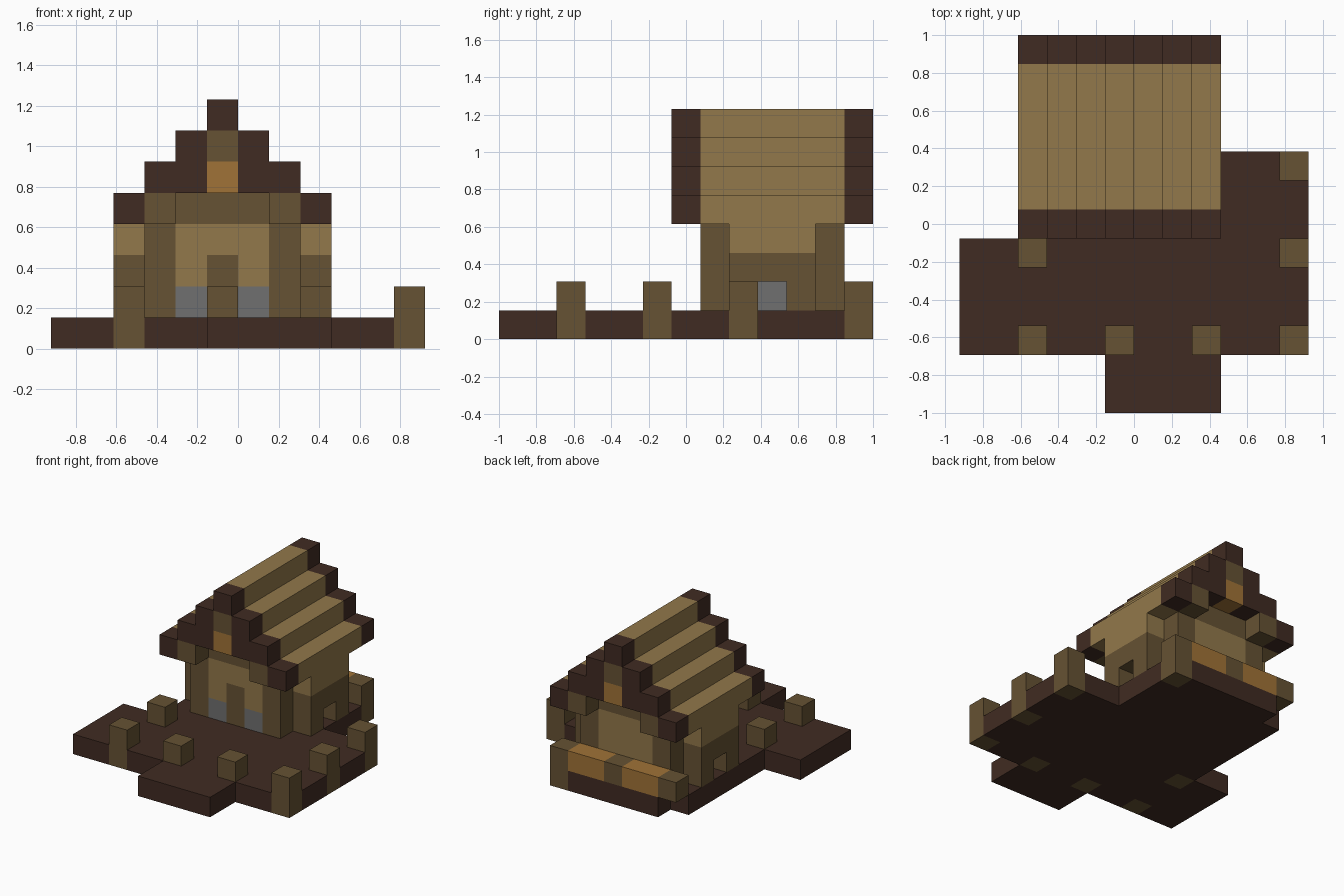
import bpy, bmesh
from mathutils import Vector

if "Cube" in bpy.data.objects:
    bpy.data.objects.remove(bpy.data.objects["Cube"])

UNIT = 2 / 13                       # edge of one building block
ORIGIN = Vector((-6, -6.5, 0))      # block-grid corner
PALETTE = {
    "dark_wood": (0.051, 0.024, 0.016),
    "brown_log": (0.133, 0.084, 0.033),
    "tan_plank": (0.287, 0.188, 0.069),
    "orange_wood": (0.352, 0.171, 0.038),
    "grey_glass": (0.162, 0.162, 0.162),
}
NAMES = list(PALETTE)
materials = []
for name, rgb in PALETTE.items():
    mat = bpy.data.materials.new(name)
    mat.use_nodes = True
    mat.diffuse_color = (*rgb, 1)
    bsdf = mat.node_tree.nodes["Principled BSDF"]
    bsdf.inputs["Base Color"].default_value = (*rgb, 1)
    bsdf.inputs["Roughness"].default_value = 0.9
    materials.append(mat)

blocks = {}                         # grid cell -> (part, colour)


def span(v):
    return range(v[0], v[1] + 1) if isinstance(v, tuple) else (v,)


def fill(part, colour, xs, ys, zs):
    """Fill an inclusive range of blocks, replacing what was there."""
    for x in span(xs):
        for y in span(ys):
            for z in span(zs):
                blocks[x, y, z] = (part, colour)


def mirrored(part, colour, x, ys, zs):
    """Fill one column of blocks on both sides of the ridge."""
    for side in (x, 10 - x):
        fill(part, colour, side, ys, zs)


# Terrace, side yard, entrance step and house foundation
fill("terrace", "dark_wood", (0, 11), (2, 5), 0)
fill("terrace", "dark_wood", (9, 11), (6, 8), 0)
fill("entrance_step", "dark_wood", (5, 8), (0, 1), 0)
fill("foundation", "dark_wood", (2, 8), (6, 11), 0)
fill("foundation", "dark_wood", (3, 8), 12, 0)

# Terrace posts
for x, y in ((2, 2), (5, 2), (8, 2), (11, 2), (2, 5), (11, 5), (11, 8)):
    fill("terrace_posts", "brown_log", x, y, (0, 1))

# House walls, corner logs and lintels
fill("walls", "tan_plank", (3, 7), (7, 11), (1, 4))
mirrored("corner_logs", "brown_log", 3, 7, (1, 4))
mirrored("corner_logs", "brown_log", 3, 11, (1, 4))
for y in (7, 11):
    fill("lintels", "brown_log", (4, 6), y, 4)

# Side bays with a recessed window
mirrored("side_bays", "brown_log", 2, (8, 10), (1, 2))
mirrored("side_bays", "tan_plank", 2, (8, 10), 3)
for x in (2, 8):
    del blocks[x, 9, 1]
mirrored("windows", "grey_glass", 3, 9, 1)

# Front door and windows
fill("door", "brown_log", 5, 7, (1, 2))
mirrored("windows", "grey_glass", 4, 7, 1)

# Stepped roof
for step in range(4):
    fill("roof", "tan_plank", (2 + step, 8 - step), (7, 11), 4 + step) if step else \
        mirrored("roof", "tan_plank", 2, (7, 11), 4)

# Gable trim, beam ends and gable ornament at both ends
for y in (6, 12):
    for step in range(4):
        mirrored("gable_trim", "dark_wood", 2 + step, y, 4 + step)
    mirrored("gable_trim", "dark_wood", 4, y, 5)
    mirrored("beam_ends", "brown_log", 3, y, 4)
    fill("gable_window", "orange_wood", 5, y, 5)
    fill("gable_log", "brown_log", 5, y, 6)

# Bench with posts along the back
fill("back_bench", "orange_wood", (3, 7), 12, 1)
for x in (2, 5, 8):
    fill("bench_posts", "brown_log", x, 12, 1)
fill("bench_posts", "brown_log", 8, 12, 0)


def build(part):
    """Make one object from the exposed sides of a part's blocks."""
    bm = bmesh.new()
    for cell, (owner, colour) in blocks.items():
        if owner != part:
            continue
        centre = Vector(cell) + Vector((0.5, 0.5, 0.5))
        for axis in range(3):
            for sign in (-1, 1):
                normal = Vector((0, 0, 0))
                normal[axis] = sign
                if tuple(int(c + n) for c, n in zip(cell, normal)) in blocks:
                    continue
                u = Vector((0, 0, 0))
                u[(axis + 1) % 3] = 0.5
                v = normal.cross(u)
                mid = centre + normal / 2
                corners = (mid - u - v, mid + u - v, mid + u + v, mid - u + v)
                face = bm.faces.new([bm.verts.new((p + ORIGIN) * UNIT) for p in corners])
                face.material_index = NAMES.index(colour)
    bmesh.ops.remove_doubles(bm, verts=bm.verts, dist=0.001)
    bmesh.ops.dissolve_limit(bm, angle_limit=0.01, verts=bm.verts, edges=bm.edges,
                             delimit={'MATERIAL'})
    mesh = bpy.data.meshes.new(part)
    bm.to_mesh(mesh)
    bm.free()
    for mat in materials:
        mesh.materials.append(mat)
    bpy.context.collection.objects.link(bpy.data.objects.new(part, mesh))


for part in sorted({owner for owner, _ in blocks.values()}):
    build(part)
